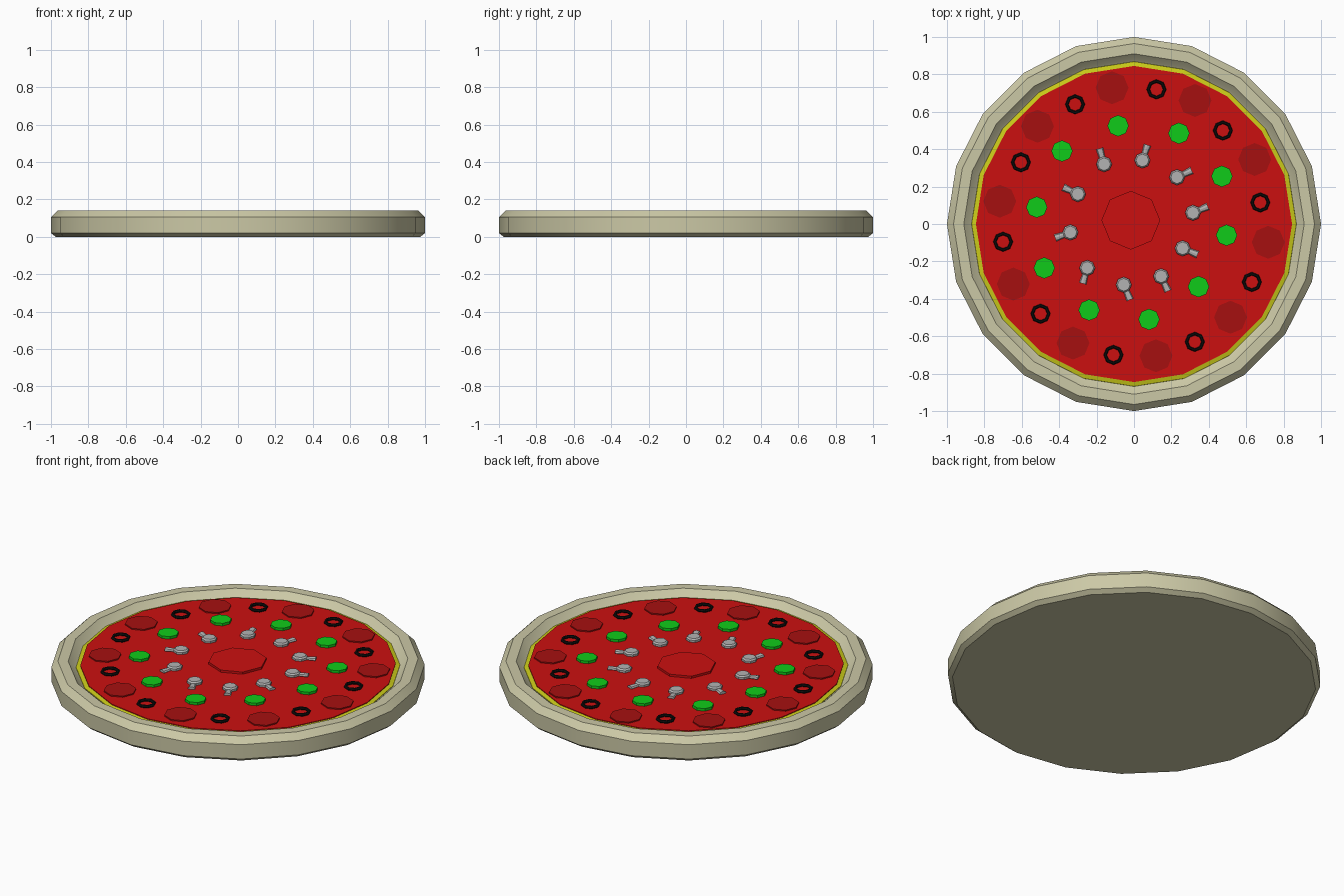
import bpy, bmesh
from math import cos, sin, pi, radians
from mathutils import Matrix, Vector

if "Cube" in bpy.data.objects:
    bpy.data.objects.remove(bpy.data.objects["Cube"])


def material(name, r, g, b):
    m = bpy.data.materials.new(name)
    m.diffuse_color = (r, g, b, 1)
    m.use_nodes = True
    m.node_tree.nodes["Principled BSDF"].inputs["Base Color"].default_value = m.diffuse_color
    return m


CRUST = material("crust", 0.6, 0.58, 0.38)
CHEESE = material("cheese", 0.6, 0.6, 0.01)
SAUCE = material("sauce", 0.6, 0.005, 0.005)
PEPPERONI = material("pepperoni", 0.38, 0.005, 0.005)
OLIVE = material("olive", 0.004, 0.004, 0.004)
PEPPER = material("pepper", 0.005, 0.6, 0.01)
MUSHROOM = material("mushroom", 0.45, 0.45, 0.45)


def finish(name, bm, mat, smooth=False):
    bmesh.ops.recalc_face_normals(bm, faces=bm.faces)
    me = bpy.data.meshes.new(name)
    bm.to_mesh(me)
    bm.free()
    me.materials.append(mat)
    ob = bpy.data.objects.new(name, me)
    bpy.context.collection.objects.link(ob)
    if smooth:
        bpy.ops.object.select_all(action='DESELECT')
        ob.select_set(True)
        bpy.context.view_layer.objects.active = ob
        bpy.ops.object.shade_smooth_by_angle(angle=radians(30))
    return ob


def lathe(bm, profile, sides, at=(0, 0), closed=False):
    """Turn an (r, z) profile; cap both ends unless it is a closed loop."""
    rings = [[bm.verts.new((at[0] + r * cos(2 * pi * i / sides),
                            at[1] + r * sin(2 * pi * i / sides), z))
              for i in range(sides)] for r, z in profile]
    pairs = list(zip(rings, rings[1:]))
    if closed:
        pairs.append((rings[-1], rings[0]))
    else:
        bm.faces.new(rings[0])
        bm.faces.new(rings[-1])
    for a, b in pairs:
        for i in range(sides):
            j = (i + 1) % sides
            bm.faces.new((a[i], a[j], b[j], b[i]))


def turned(name, profile, sides, mat, at=(0, 0), closed=False, smooth=False):
    bm = bmesh.new()
    lathe(bm, profile, sides, at, closed)
    return finish(name, bm, mat, smooth)


# Base layers
turned("crust", [(0.975, 0), (1, 0.02), (1, 0.105), (0.965, 0.14), (0.91, 0.14),
                 (0.88, 0.11), (0.865, 0.1)], 20, CRUST, smooth=True)
turned("cheese", [(0.872, 0.09), (0.868, 0.105), (0.84, 0.112)], 20, CHEESE)
turned("sauce", [(0.845, 0.095), (0.845, 0.115)], 20, SAUCE)
turned("center_tomato", [(0.157, 0.11), (0.157, 0.128)], 8, SAUCE, (-0.017, 0.02))

# Pepperoni ring
for k in range(10):
    a = radians(99.3 - 36 * k)
    turned("pepperoni_%d" % k, [(0.088, 0.11), (0.088, 0.122)], 8, PEPPERONI,
           (0.726 * cos(a), 0.012 + 0.726 * sin(a)))

# Olive rings
olives = [(.12, .72), (.475, .5), (.675, .115), (.63, -.31), (.325, -.63),
          (-.11, -.7), (-.5, -.48), (-.7, -.095), (-.605, .33), (-.315, .64)]
tube = [(0.044 + 0.009 * cos(i * pi / 3), 0.122 + 0.009 * sin(i * pi / 3))
        for i in range(6)]
for k, p in enumerate(olives):
    turned("olive_ring_%d" % k, tube, 8, OLIVE, p, closed=True)

# Green pepper pieces
peppers = [(-.085, .525), (.24, .485), (.47, .255), (.495, -.06), (.345, -.335),
           (.08, -.51), (-.24, -.46), (-.48, -.235), (-.52, .09), (-.385, .39)]
for k, p in enumerate(peppers):
    turned("green_pepper_%d" % k, [(0.057, 0.11), (0.057, 0.13)], 8, PEPPER, p)

# Mushroom slices: cap plus a stem pointing outward (x, y, stem angle)
mushrooms = [(-.16, .32, 106), (.045, .34, 72), (.23, .25, 25), (.315, .06, 23),
             (.26, -.13, -23), (.145, -.28, -65), (-.055, -.325, -67),
             (-.25, -.235, -106), (-.34, -.045, -160), (-.3, .16, 155)]
for k, (x, y, deg) in enumerate(mushrooms):
    bm = bmesh.new()
    lathe(bm, [(0.042, 0.116), (0.042, 0.128), (0.034, 0.136)], 8, (x, y))
    a = radians(deg)
    place = (Matrix.Translation((x, y, 0.119)) @ Matrix.Rotation(a, 4, 'Z')
             @ Matrix.Translation((0.052, 0, 0))
             @ Matrix.Rotation(pi / 2, 4, 'Y') @ Matrix.Diagonal((0.55, 1, 1, 1)))
    bmesh.ops.create_cone(bm, cap_ends=True, segments=8, radius1=0.014,
                          radius2=0.02, depth=0.07, matrix=place)
    finish("mushroom_%d" % k, bm, MUSHROOM)
